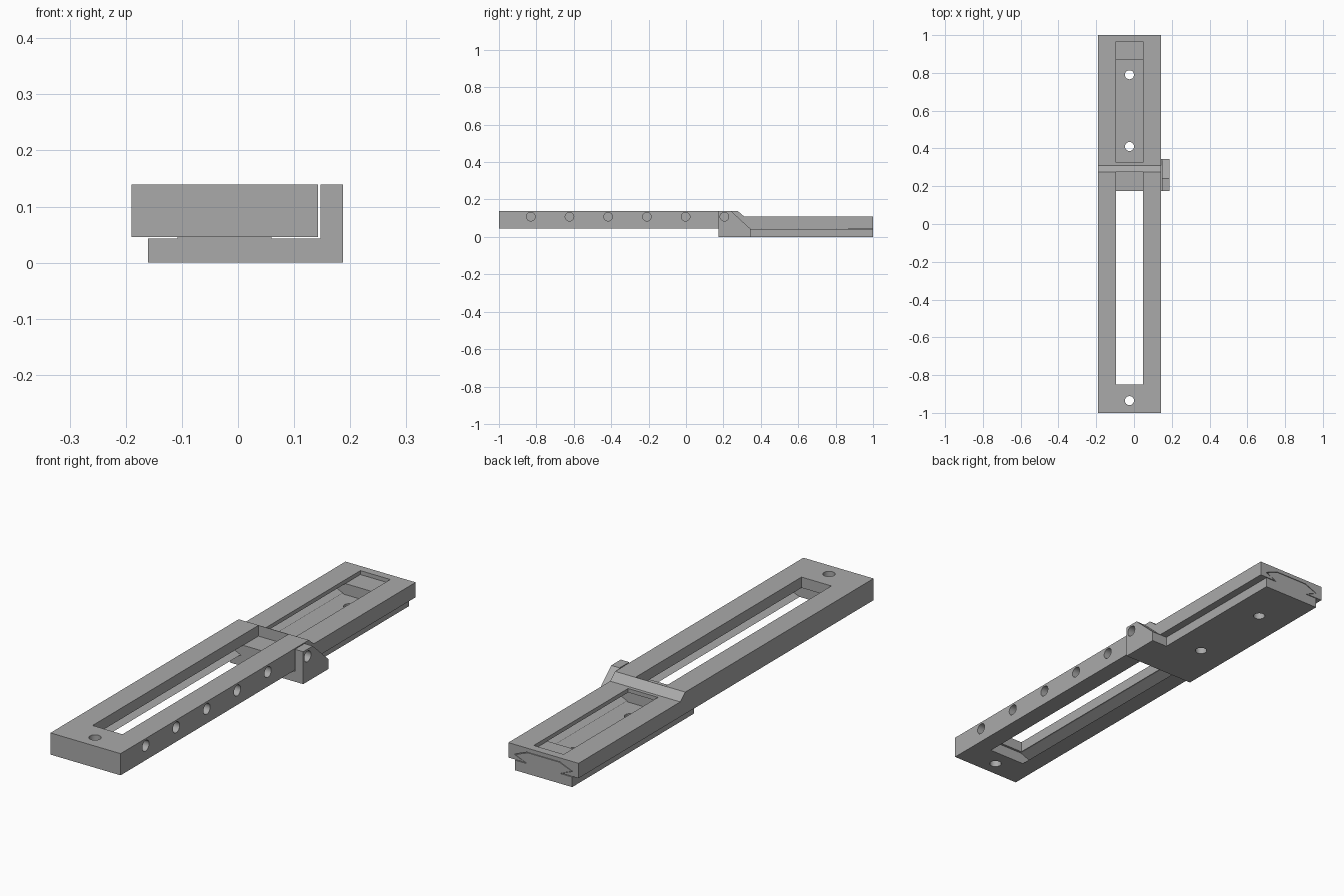
import bpy, bmesh, math
from mathutils import Vector

if "Cube" in bpy.data.objects:
    bpy.data.objects.remove(bpy.data.objects["Cube"])

grey = bpy.data.materials.new("plain_grey")
grey.diffuse_color = (0.40, 0.40, 0.40, 1)
grey.use_nodes = True
grey.node_tree.nodes["Principled BSDF"].inputs["Base Color"].default_value = grey.diffuse_color
CX = -0.024  # centre line of the rail


def prism(name, pts, axis, a, b):
    """Extrude a 2D profile along an axis: x takes (y,z), y takes (x,z), z takes (x,y)."""
    def place(p, t):
        return {"x": (t, p[0], p[1]), "y": (p[0], t, p[1]), "z": (p[0], p[1], t)}[axis]
    bm = bmesh.new()
    lo = [bm.verts.new(place(p, a)) for p in pts]
    hi = [bm.verts.new(place(p, b)) for p in pts]
    bm.faces.new(lo)
    bm.faces.new(hi)
    for i in range(len(pts)):
        j = (i + 1) % len(pts)
        bm.faces.new((lo[i], lo[j], hi[j], hi[i]))
    bmesh.ops.recalc_face_normals(bm, faces=bm.faces)
    me = bpy.data.meshes.new(name)
    bm.to_mesh(me)
    bm.free()
    me.materials.append(grey)
    ob = bpy.data.objects.new(name, me)
    bpy.context.collection.objects.link(ob)
    return ob


def rect(u0, u1, v0, v1):
    return [(u0, v0), (u1, v0), (u1, v1), (u0, v1)]


def circle(u, v, r, n=32):
    return [(u + r * math.cos(2 * math.pi * i / n), v + r * math.sin(2 * math.pi * i / n)) for i in range(n)]


def combine(ob, other, op):
    m = ob.modifiers.new(op.lower(), "BOOLEAN")
    m.operation, m.solver, m.object = op, "EXACT", other
    bpy.context.view_layer.objects.active = ob
    bpy.ops.object.modifier_apply(modifier=m.name)
    bpy.data.objects.remove(other)


def dovetail(neck, tip, top, z0, zt, z1):
    half = [(neck, z0), (neck, 0.046), (tip, zt), (top, z1)]
    return [(CX + x, z) for x, z in half] + [(CX - x, z) for x, z in reversed(half)]


# Upper slider: thick front, chamfered step, thinner back
slider = prism("slider_frame", [(-1, 0.046), (1, 0.046), (1, 0.11), (0.31, 0.11), (0.276, 0.139), (-1, 0.139)],
               "x", -0.19, 0.143)
# Dovetail groove underneath, open at the back end
combine(slider, prism("groove", dovetail(0.087, 0.139, 0.078, 0.03, 0.068, 0.093), "y", -0.86, 1.1), "DIFFERENCE")
# Two long windows
for y0, y1 in ((-0.85, 0.274), (0.325, 0.965)):
    combine(slider, prism("window", rect(-0.095, 0.047, y0, y1), "z", 0, 0.2), "DIFFERENCE")
# End screw hole and row of blind index holes in the right side
combine(slider, prism("end_hole", circle(CX, -0.935, 0.024), "z", 0, 0.2), "DIFFERENCE")
for i in range(6):
    combine(slider, prism("index_hole", circle(-0.83 + i * 0.207, 0.108, 0.023), "x", 0.095, 0.2), "DIFFERENCE")

# Base plate with a side foot and raised locking tab
base = prism("base_plate", [(-0.16, 0.175), (0.187, 0.175), (0.187, 0.345), (0.112, 0.345), (0.112, 1), (-0.16, 1)],
             "z", 0, 0.043)
tab = prism("tab", [(0.175, 0.01), (0.345, 0.01), (0.345, 0.043), (0.24, 0.139), (0.175, 0.139)], "x", 0.147, 0.187)
combine(base, tab, "UNION")
# Dovetail blocks at both ends of the base
for y0, y1 in ((0.175, 0.31), (0.868, 1)):
    block = prism("block", dovetail(0.084, 0.134, 0.0755, 0.02, 0.0675, 0.0905), "y", y0, y1)
    combine(base, block, "UNION")
# Mounting holes and tab pin hole
for y in (0.41, 0.79):
    combine(base, prism("mount_hole", circle(CX, y, 0.024), "z", -0.1, 0.2), "DIFFERENCE")
combine(base, prism("pin_hole", circle(0.205, 0.108, 0.023), "x", 0.144, 0.3), "DIFFERENCE")

# Smooth the hole walls only
for ob in (slider, base):
    bpy.ops.object.select_all(action="DESELECT")
    ob.select_set(True)
    bpy.context.view_layer.objects.active = ob
    bpy.ops.object.shade_smooth_by_angle(angle=math.radians(20))
